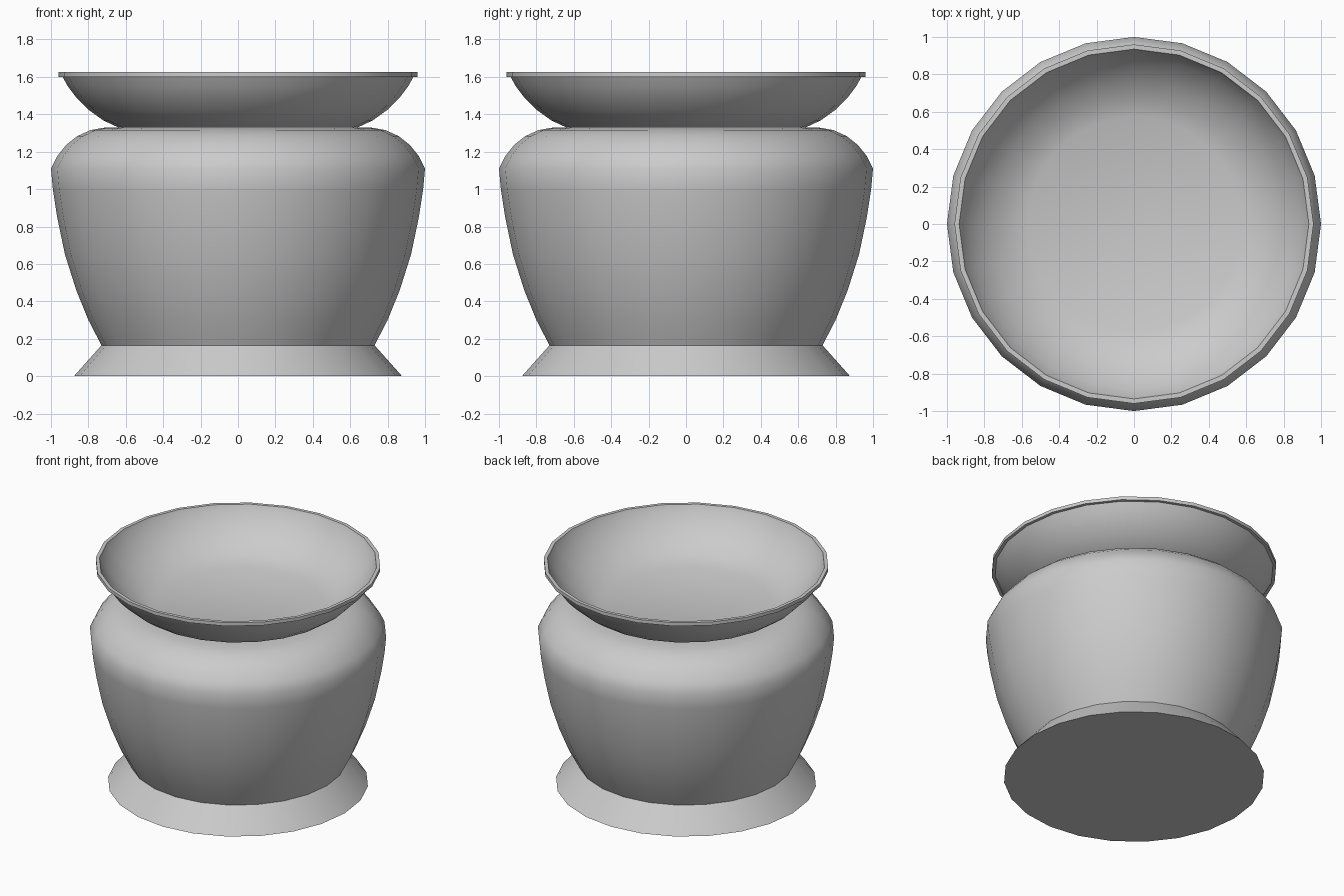
import bpy, bmesh
from math import sin, cos, pi, radians

cube = bpy.data.objects.get("Cube")
if cube:
    bpy.data.objects.remove(cube, do_unlink=True)

SIDES = 24

stone = bpy.data.materials.new("grey_stone")
stone.use_nodes = True
grey = (0.6, 0.6, 0.6, 1)
stone.diffuse_color = grey
stone.node_tree.nodes["Principled BSDF"].inputs["Base Color"].default_value = grey


def lathe(name, profile, cap_start=False, cap_end=False):
    """Turn a (radius, height) profile around z, with optional flat end caps."""
    bm = bmesh.new()
    rings = [[bm.verts.new((r * cos(2 * pi * i / SIDES), r * sin(2 * pi * i / SIDES), z))
              for i in range(SIDES)] for r, z in profile]
    for low, high in zip(rings, rings[1:]):
        for i in range(SIDES):
            j = (i + 1) % SIDES
            bm.faces.new((low[i], low[j], high[j], high[i]))
    if cap_start:
        bm.faces.new(rings[0][::-1])
    if cap_end:
        bm.faces.new(rings[-1])
    mesh = bpy.data.meshes.new(name)
    bm.to_mesh(mesh)
    bm.free()
    mesh.materials.append(stone)
    obj = bpy.data.objects.new(name, mesh)
    bpy.context.collection.objects.link(obj)
    bpy.ops.object.select_all(action="DESELECT")
    obj.select_set(True)
    bpy.context.view_layer.objects.active = obj
    bpy.ops.object.shade_smooth_by_angle(angle=radians(32))
    return obj


# Flared foot with a flat underside
lathe("foot", [(0.877, 0), (0.73, 0.165)], cap_start=True)

# Swelling belly with a rounded shoulder
lathe("belly", [(0.73, 0.165), (0.80, 0.30), (0.865, 0.46), (0.925, 0.65),
                (0.967, 0.85), (0.99, 1.0), (1.0, 1.11), (0.968, 1.175),
                (0.92, 1.235), (0.86, 1.283), (0.79, 1.315), (0.72, 1.328),
                (0.64, 1.33)])

# Wide bowl mouth: outer wall, rim lip, inner wall and flat floor
lathe("bowl", [(0.64, 1.33), (0.72, 1.367), (0.80, 1.425), (0.865, 1.49),
               (0.91, 1.55), (0.938, 1.6), (0.96, 1.6), (0.96, 1.625),
               (0.935, 1.625), (0.925, 1.6), (0.885, 1.54), (0.835, 1.48),
               (0.765, 1.42), (0.68, 1.37), (0.573, 1.33)], cap_end=True)
